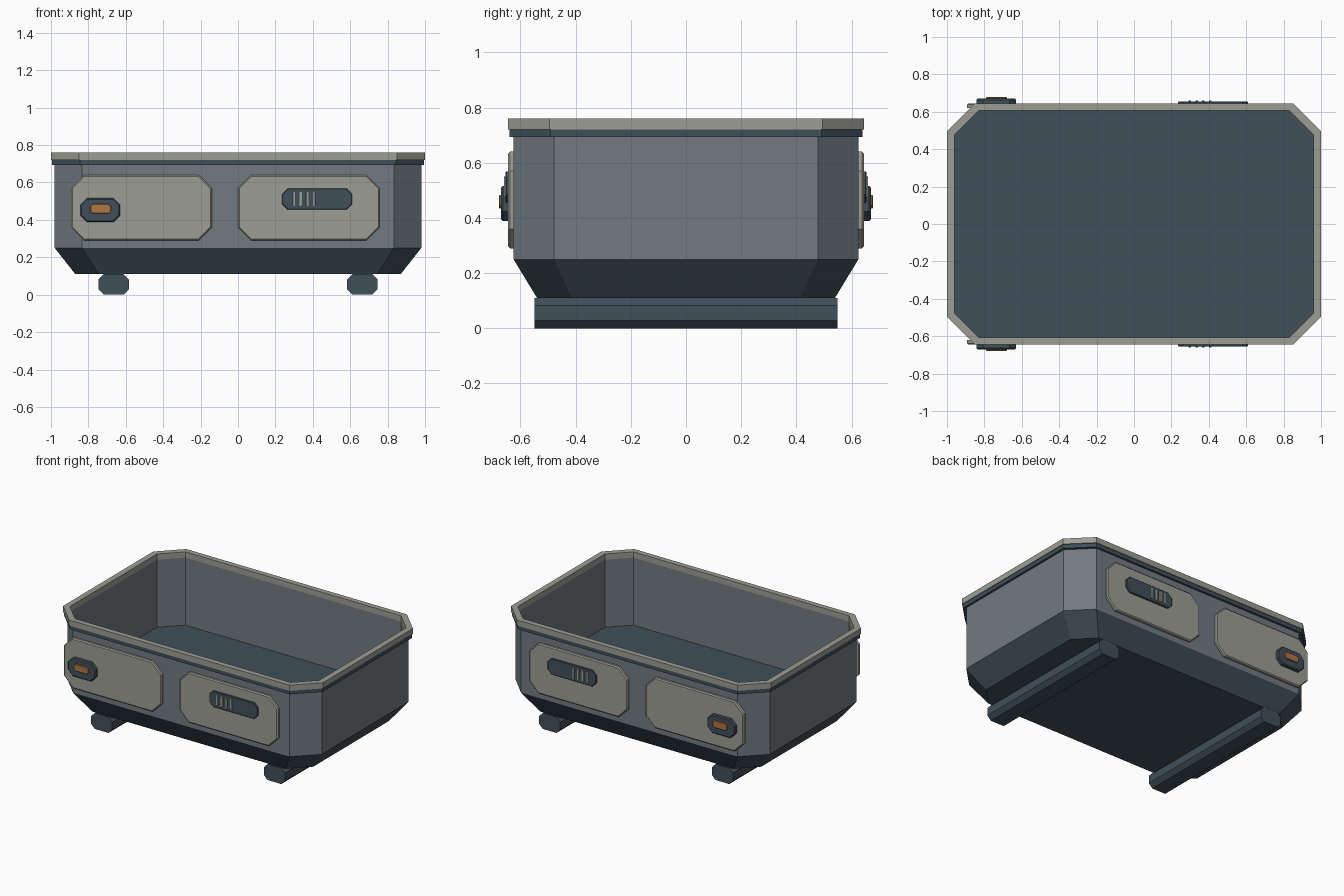
import bpy
import bmesh

cube = bpy.data.objects.get("Cube")
if cube:
    bpy.data.objects.remove(cube, do_unlink=True)


def make_material(name, rgb):
    mat = bpy.data.materials.new(name)
    mat.use_nodes = True
    mat.diffuse_color = (*rgb, 1)
    mat.node_tree.nodes["Principled BSDF"].inputs["Base Color"].default_value = (*rgb, 1)
    return mat


GREY = make_material("steel grey", (0.165, 0.195, 0.22))
DARK = make_material("dark slate blue", (0.052, 0.08, 0.102))
PALE = make_material("pale warm grey", (0.335, 0.34, 0.295))
ORANGE = make_material("burnt orange", (0.42, 0.18, 0.06))


def octagon(hx, hy, c):
    """Rectangle with cut corners, as 2D points."""
    return [(hx, c - hy), (hx, hy - c), (hx - c, hy), (c - hx, hy),
            (-hx, hy - c), (-hx, c - hy), (c - hx, -hy), (hx - c, -hy)]


def loft(name, loops, materials, bands=None, closed=False):
    """Join matching loops with quads; cap the ends or close into a ring."""
    bm = bmesh.new()
    rings = [[bm.verts.new(p) for p in loop] for loop in loops]
    bands = bands or [0] * len(loops)
    pairs = list(zip(rings, rings[1:]))
    if closed:
        pairs.append((rings[-1], rings[0]))
    for (a, b), index in zip(pairs, bands):
        for i in range(len(a)):
            j = (i + 1) % len(a)
            bm.faces.new((a[i], a[j], b[j], b[i])).material_index = index
    if not closed:
        for ring, index in ((rings[0], bands[0]), (rings[-1], bands[-1])):
            bm.faces.new(ring).material_index = index
    bmesh.ops.recalc_face_normals(bm, faces=bm.faces)
    mesh = bpy.data.meshes.new(name)
    bm.to_mesh(mesh)
    bm.free()
    for mat in materials:
        mesh.materials.append(mat)
    obj = bpy.data.objects.new(name, mesh)
    bpy.context.collection.objects.link(obj)
    return obj


def level(z, hx, hy, c):
    return [(x, y, z) for x, y in octagon(hx, hy, c)]


def plate(name, side, x0, x1, z0, z1, y0, y1, cut, bevel, mat):
    """Cut-corner plate on the front (side -1) or back (side 1) wall."""
    cx, cz, hx, hz = (x0 + x1) / 2, (z0 + z1) / 2, (x1 - x0) / 2, (z1 - z0) / 2

    def outline(y, inset):
        return [(cx + x, side * y, cz + z)
                for x, z in octagon(hx - inset, hz - inset, cut - inset * 0.6)]
    return loft(name, [outline(y0, 0), outline(y1 - bevel, 0), outline(y1, bevel)], [mat])


# Open tub: sloped hull, upright walls, inner walls and floor
loft("tub", [level(0.11, 0.87, 0.54, 0.125), level(0.25, 0.98, 0.625, 0.147),
             level(0.72, 0.98, 0.625, 0.147), level(0.72, 0.96, 0.608, 0.13),
             level(0.25, 0.96, 0.608, 0.13)],
     [GREY, DARK], [1, 0, 0, 0, 1])

# Rim and the dark trim beneath it
for name, z0, z1, outer, inner, mat in (
        ("rim", 0.72, 0.76, (1.0, 0.645, 0.15), (0.96, 0.608, 0.13), PALE),
        ("rim_trim", 0.693, 0.72, (0.995, 0.64, 0.149), (0.97, 0.616, 0.138), DARK)):
    loft(name, [level(z0, *outer), level(z1, *outer),
                level(z1, *inner), level(z0, *inner)], [mat], closed=True)

# Skids running front to back
for name, cx in (("left_skid", 0.665), ("right_skid", -0.665)):
    loft(name, [[(cx + x, y, 0.055 + z) for x, z in octagon(0.081, 0.055, 0.028)]
                for y in (-0.55, 0.55)], [DARK])

# Side panels, lamp and vent, the same on front and back
for end, side in (("front", -1), ("back", 1)):
    plate(end + "_right_panel", side, -0.893, -0.14, 0.29, 0.64, 0.62, 0.645, 0.07, 0.007, PALE)
    plate(end + "_left_panel", side, 0.0, 0.757, 0.29, 0.64, 0.62, 0.645, 0.07, 0.007, PALE)
    plate(end + "_lamp_housing", side, -0.843, -0.63, 0.388, 0.516, 0.64, 0.67, 0.036, 0.006, DARK)
    plate(end + "_lamp", side, -0.79, -0.678, 0.434, 0.484, 0.665, 0.678, 0.012, 0.003, ORANGE)
    plate(end + "_vent_plate", side, 0.235, 0.61, 0.455, 0.568, 0.64, 0.655, 0.03, 0.004, DARK)
    for i in range(4):
        x = 0.292 + i * 0.036
        plate(f"{end}_vent_bar_{i + 1}", side, x, x + 0.014, 0.474, 0.55,
              0.65, 0.66, 0.002, 0.001, PALE)
